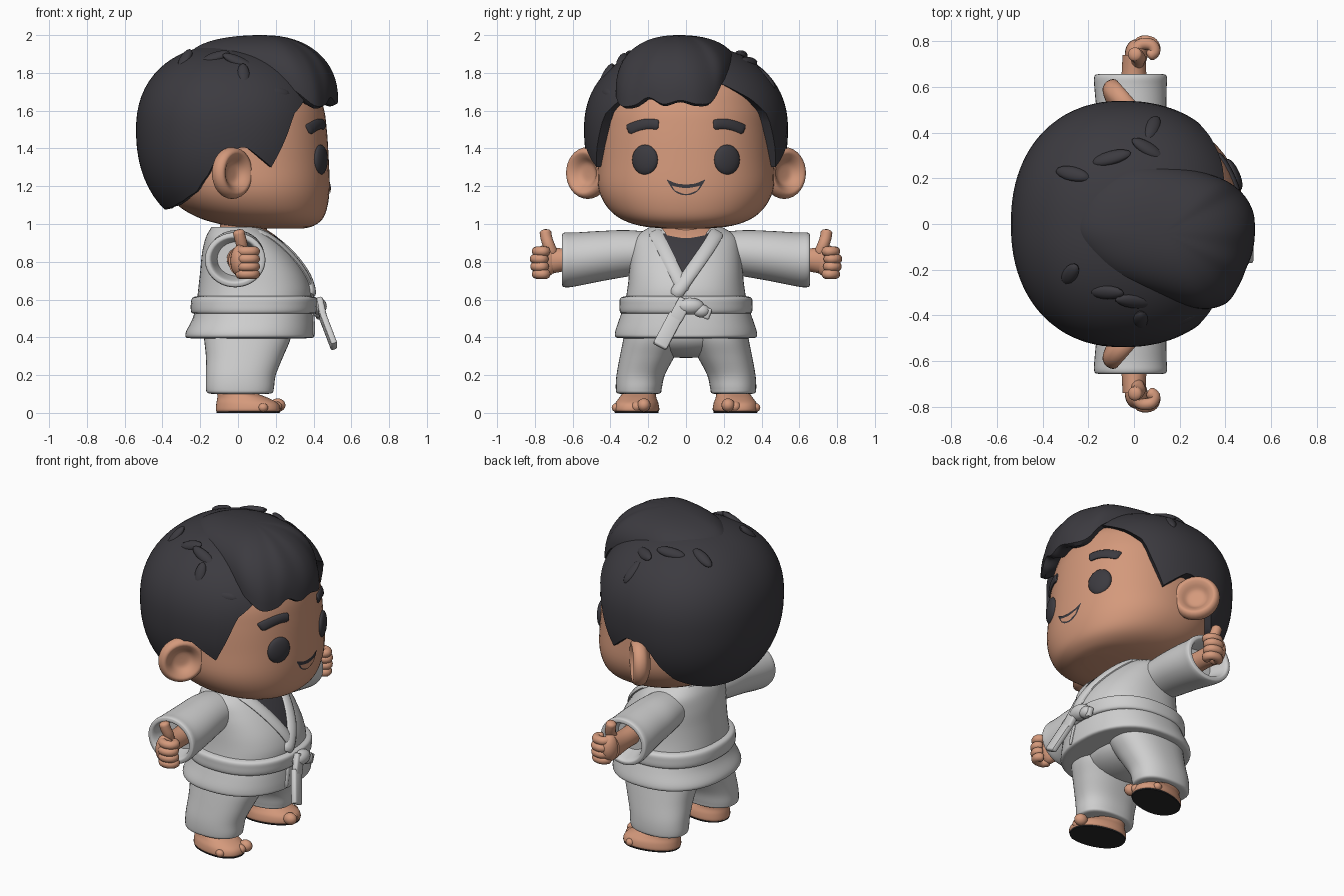
import bpy, bmesh, math
from mathutils import Vector, Matrix

if "Cube" in bpy.data.objects:
    bpy.data.objects.remove(bpy.data.objects["Cube"])

def material(name, rgb):
    m = bpy.data.materials.new(name)
    m.diffuse_color = (*rgb, 1)
    m.use_nodes = True
    m.node_tree.nodes["Principled BSDF"].inputs["Base Color"].default_value = m.diffuse_color
    return m

SKIN = material("skin", (0.66, 0.32, 0.2))
HAIR = material("dark_hair", (0.045, 0.043, 0.051))
CLOTH = material("white_cloth", (0.62, 0.62, 0.62))
DARK = material("black_sole", (0.02, 0.02, 0.022))

def finish(name, bm, mat):
    bmesh.ops.recalc_face_normals(bm, faces=bm.faces)
    me = bpy.data.meshes.new(name)
    bm.to_mesh(me)
    bm.free()
    me.materials.append(mat)
    ob = bpy.data.objects.new(name, me)
    bpy.context.collection.objects.link(ob)
    bpy.ops.object.select_all(action='DESELECT')
    ob.select_set(True)
    bpy.context.view_layer.objects.active = ob
    bpy.ops.object.shade_smooth_by_angle(angle=math.radians(45))
    return ob

def smooth(rows, k=6, closed=False):
    """Catmull-Rom interpolation through rows of numbers."""
    n, out = len(rows), []
    get = (lambda i: rows[i % n]) if closed else (lambda i: rows[min(max(i, 0), n - 1)])
    for i in range(n if closed else n - 1):
        a, b, c, d = (get(i + j) for j in (-1, 0, 1, 2))
        for s in range(k):
            t = s / k
            out.append(tuple(0.5 * (2 * q + (r - p) * t + (2 * p - 5 * q + 4 * r - w) * t * t
                       + (3 * q - p - 3 * r + w) * t ** 3) for p, q, r, w in zip(a, b, c, d)))
    return out if closed else out + [tuple(rows[-1])]

def skin_rings(name, rings, mat, caps=True, closed=True):
    bm = bmesh.new()
    vs = [[bm.verts.new(p) for p in r] for r in rings]
    n = len(vs[0])
    for a, b in zip(vs, vs[1:]):
        for i in range(n if closed else n - 1):
            j = (i + 1) % n
            bm.faces.new((a[i], a[j], b[j], b[i]))
    if caps:
        bm.faces.new(vs[0])
        bm.faces.new(vs[-1])
    return finish(name, bm, mat)

def sp(v, p):
    return math.copysign(abs(v) ** p, v)

def loft(name, rows, mat, axis='z', side=1, e=2.0, n=40, k=5, turn=None):
    """Rows: position on axis, centre a, centre b, radius a, radius b."""
    rings = []
    for h, ca, cb, ra, rb in smooth(rows, k):
        ring = []
        for i in range(n):
            t = 2 * math.pi * i / n
            a, b = ca + ra * sp(math.cos(t), 2 / e), cb + rb * sp(math.sin(t), 2 / e)
            p = Vector((a, b * side, h) if axis == 'z' else (a, h * side, b))
            ring.append(turn @ p if turn else p)
        rings.append(ring)
    return skin_rings(name, rings, mat)

def spans(rows):
    """Turn (z, back x, front x, half width) into loft rows."""
    return [(z, (a + b) / 2, 0, (b - a) / 2, w) for z, a, b, w in rows]

def surface(rows, e):
    fine = smooth(rows, 12)
    def x_at(y, z):
        _, c, _, r, w = min(fine, key=lambda q: abs(q[0] - z))
        for p, q in zip(fine, fine[1:]):
            if p[0] <= z <= q[0]:
                t = (z - p[0]) / max(q[0] - p[0], 1e-6)
                _, c, _, r, w = (u + (v - u) * t for u, v in zip(p, q))
                break
        return c + r * max(0, 1 - min(1, abs(y / w)) ** e) ** (1 / e)
    return x_at

def ball(name, loc, radii, mat, rot=Matrix.Identity(4), seg=24):
    bm = bmesh.new()
    bmesh.ops.create_uvsphere(bm, u_segments=seg, v_segments=seg // 2, radius=1,
        matrix=Matrix.Translation(loc) @ rot @ Matrix.Diagonal((*radii, 1)))
    return finish(name, bm, mat)

def tube(name, pts, rad, mat, n=14):
    path = [Vector(p) for p in smooth(pts, 5)]
    m, rings = len(path) - 1, []
    for i, p in enumerate(path):
        d = (path[min(i + 1, m)] - path[max(i - 1, 0)]).normalized()
        u = d.cross(Vector((0.3, 0.2, 1)) if abs(d.z) < 0.8 else Vector((1, 0, 0))).normalized()
        v = d.cross(u)
        r = rad * (0.35, 0.8, 1)[min(i, m - i, 2)]
        rings.append([p + (u * math.cos(2 * math.pi * j / n) + v * math.sin(2 * math.pi * j / n)) * r
                      for j in range(n)])
    return skin_rings(name, rings, mat)

def ribbon(name, pts, width, height, surf, mat):
    """Raised band following (y, z) points on a surface."""
    path = [Vector((p[0], p[1])) for p in smooth(pts, 8)]
    m, rings = len(path) - 1, []
    for i, p in enumerate(path):
        d = (path[min(i + 1, m)] - path[max(i - 1, 0)]).normalized()
        nrm, row = Vector((-d.y, d.x)), []
        end = (0.6, 0.88, 1)[min(i, m - i, 2)]
        for s in (-1, -0.97, -0.8, -0.4, 0, 0.4, 0.8, 0.97, 1):
            q = p + nrm * s * width * 0.5 * end
            lift = -0.02 if abs(s) == 1 else height * (1 - abs(s) ** 3 * 0.7) * end
            row.append((surf(q.x, q.y) + lift, q.x, q.y))
        rings.append(row)
    return skin_rings(name, rings, mat)

def patch(name, upper, lower, off, surf, mat):
    """Thin painted plate between two (y, z) lines on a surface."""
    rows = [[(1 - t / 8) * Vector(a) + t / 8 * Vector(b) for t in range(9)]
            for a, b in zip(smooth(upper, 6), smooth(lower, 6))]
    return skin_rings(name, [[(surf(p.x, p.y) + off, p.x, p.y) for p in r] for r in rows],
                      mat, caps=False, closed=False)

def strap(name, a, b, width, thick, mat):
    a, b = Vector(a), Vector(b)
    d = (b - a).normalized()
    n = (Vector((1, 0, 0)) - d * d.x).normalized()
    rot = Matrix((n, d.cross(n), d)).transposed().to_4x4()
    bm = bmesh.new()
    bmesh.ops.create_cube(bm, size=1, matrix=Matrix.Translation((a + b) / 2) @ rot
                          @ Matrix.Diagonal((thick, width, (b - a).length, 1)))
    bmesh.ops.bevel(bm, geom=bm.edges[:], offset=thick * 0.3, segments=2, affect='EDGES', profile=0.5)
    return finish(name, bm, mat)

# Head
head = spans([(0.975, 0.08, 0.34, 0.10), (0.99, -0.05, 0.40, 0.24), (1.03, -0.2, 0.45, 0.35),
              (1.1, -0.32, 0.475, 0.425), (1.2, -0.39, 0.485, 0.465), (1.35, -0.43, 0.48, 0.463),
              (1.5, -0.43, 0.47, 0.452), (1.62, -0.42, 0.452, 0.435), (1.74, -0.36, 0.40, 0.38),
              (1.85, -0.22, 0.25, 0.24)])
loft("head", head, SKIN, e=2.2, n=64)
face = surface(head, 2.2)

# Hair dome with a hairline that dips at sideburns and nape
line = [(0, 1.75), (22, 1.74), (40, 1.66), (52, 1.58), (58, 1.45), (66, 1.30), (72, 1.34), (82, 1.41),
        (94, 1.38), (102, 1.26), (112, 1.17), (128, 1.12), (145, 1.09), (180, 1.075)]
def hairline(deg):
    for (a, za), (b, zb) in zip(line, line[1:]):
        if deg <= b:
            return za + (zb - za) * (deg - a) / (b - a)
    return line[-1][1]
def dome(th, phi):
    c, s = sp(math.cos(phi), 0.9), sp(math.sin(phi), 0.9)
    rx = 0.54 if math.cos(th) > 0 else 0.49
    return Vector((-0.05 + rx * c * sp(math.cos(th), 0.91), 0.54 * c * sp(math.sin(th), 0.91),
                   1.5 + (0.45 if s > 0 else 0.55) * s))
N, cols = 120, []
for i in range(N):
    th = 2 * math.pi * i / N
    dz = hairline(abs((math.degrees(th) + 180) % 360 - 180)) - 1.5
    low = math.asin(sp(dz / (0.45 if dz > 0 else 0.55), 1 / 0.9))
    col = [dome(th, low + (math.pi / 2 - 0.01 - low) * j / 24) for j in range(25)]
    mid = Vector((-0.05, 0, 1.5))
    inner = mid + (col[0] - mid) * 0.86
    inner.z = col[0].z + 0.01
    cols.append([inner] + col)
skin_rings("hair_back", [[c[j] for c in cols] for j in range(26)] +
           [[Vector((-0.05, 0, 1.95)) + Vector((math.cos(2 * math.pi * i / N), math.sin(2 * math.pi * i / N), 0)) * 0.001
             for i in range(N)]], HAIR, caps=False)

# Swept fringe on top of the dome: outline x, y and lower edge z
edge = smooth([(-.27, 0, 1.86), (-.2, .16, 1.85), (-.02, .26, 1.84), (.2, .25, 1.81), (.38, .2, 1.76),
               (.47, .14, 1.65), (.52, .06, 1.635), (.53, -.03, 1.655), (.52, -.12, 1.635), (.49, -.2, 1.67),
               (.46, -.27, 1.63), (.40, -.35, 1.63), (.28, -.37, 1.72), (.1, -.31, 1.81), (-.1, -.23, 1.84),
               (-.22, -.12, 1.86)], 6, closed=True)
def fringe_ring(f, g):
    return [(0.13 + (x - 0.13) * f, -0.04 + (y + 0.04) * f, z + (2.0 - z) * g) for x, y, z in edge]
steps = [math.pi / 2 * i / 16 for i in range(17)]
rings = [fringe_ring(max(0.002, math.sin(a) ** 0.9), max(0, math.cos(a)) ** 0.9) for a in steps]
skin_rings("hair_fringe", rings + [fringe_ring(0.94, -0.03), fringe_ring(0.75, 0.05)], HAIR)

# Loose hair tufts: x, y, heading in degrees, half length
for x, y, h, ln in [(.08, .42, 70, .08), (-.1, .29, 10, .09), (-.27, .22, 160, .08), (.06, .33, 150, .08),
                    (-.28, -.22, 50, .07), (-.12, -.3, 10, .08), (.0, -.34, 155, .09), (.2, -.42, 5, .08),
                    (.03, -.42, 100, .07)]:
    q, r = (x + 0.05) / 0.52, y / 0.54
    up = Vector((q, r, math.sqrt(1 - q * q - r * r)))
    rot = up.to_track_quat('Z', 'Y').to_matrix().to_4x4()
    local = rot.inverted() @ Vector((math.cos(math.radians(h)), math.sin(math.radians(h)), 0))
    rot = rot @ Matrix.Rotation(math.atan2(local.y, local.x), 4, 'Z') @ Matrix.Rotation(-0.15, 4, 'Y')
    ball("hair_tuft", (x, y, 1.515 + 0.45 * up.z), (ln, 0.033, 0.022), HAIR, rot, 16)

# Mouth
patch("mouth", [(-.1, 1.235), (-.05, 1.215), (0, 1.21), (.05, 1.215), (.1, 1.235)],
      [(-.1, 1.23), (-.06, 1.172), (0, 1.152), (.06, 1.172), (.1, 1.23)], 0.004, face, HAIR)
patch("tongue", [(-.075, 1.203), (0, 1.19), (.075, 1.203)],
      [(-.06, 1.178), (0, 1.158), (.06, 1.178)], 0.008, face, SKIN)

# Jacket, belt and collar
jacket = spans([(0.395, -.25, .36, .33), (0.40, -.275, .40, .37), (0.43, -.275, .405, .375), (0.5, -.24, .40, .352),
                (0.58, -.22, .39, .325), (0.66, -.21, .385, .31), (0.75, -.20, .35, .30), (0.85, -.19, .28, .29),
                (0.93, -.17, .2, .27), (0.985, -.14, .12, .19)])
loft("jacket", jacket, CLOTH, e=2.3, n=56)
chest = surface(jacket, 2.3)
loft("belt", spans([(.525, -.21, .37, .31), (.53, -.245, .41, .347), (.575, -.25, .42, .352),
                    (.61, -.24, .415, .345), (.62, -.2, .37, .30)]), CLOTH, e=2.3, n=56)
patch("undershirt", [(-.14, .95), (0, .95), (.14, .95)], [(-.14, .949), (-.02, .735), (.14, .949)], 0.006, chest, HAIR)
patch("neckline", [(-.13, .98), (0, .98), (.13, .98)], [(-.1, .94), (0, .925), (.1, .94)], 0.009, chest, SKIN)
loft("neck", [(0.9, .03, 0, .12, .12), (1.06, .03, 0, .13, .13)], SKIN)
ribbon("lapel_under", [(-.17, .965), (-.12, .87), (-.05, .73), (-.01, .64)], 0.07, 0.018, chest, CLOTH)
ribbon("lapel_over", [(.17, .965), (.12, .88), (.03, .75), (-.06, .62)], 0.075, 0.026, chest, CLOTH)
ribbon("jacket_front_edge", [(-.06, .53), (-.09, .41)], 0.03, 0.008, chest, CLOTH)

# Belt knot and tails
ball("knot", (.425, .02, .565), (.045, .075, .045), CLOTH)
ball("knot_loop", (.425, .08, .54), (.035, .045, .035), CLOTH)
strap("belt_tail_top", (.43, .0, .6), (.455, -.06, .49), 0.075, 0.035, CLOTH)
strap("belt_tail_long", (.445, -.05, .52), (.51, -.14, .35), 0.08, 0.035, CLOTH)
strap("belt_tail_short", (.42, .05, .55), (.43, .13, .52), 0.06, 0.03, CLOTH)
ball("hips", (.05, 0, .42), (.22, .3, .13), CLOTH)

for s, tag in ((1, "left"), (-1, "right")):
    # Eyes, brows and ears
    tilt = Matrix.Rotation(s * math.radians(24), 4, 'Z')
    ball("eye_" + tag, (face(.215, 1.34) - .003, s * .217, 1.34), (.026, .074, .08), HAIR, tilt)
    ribbon("brow_" + tag, [(s * .145, 1.525), (s * .2, 1.53), (s * .255, 1.52), (s * .31, 1.498)],
           0.055, 0.016, face, HAIR)
    ax = Vector((0.75, s * 0.66, 0))
    side, c = Vector((-s * 0.66, 0.75, 0)), Vector((-.025, s * .525, 1.27))
    skin_rings("ear_" + tag, [[c + ax * t + (side * math.cos(a) + Vector((0, 0, 1)) * math.sin(a)) * r
               for a in (2 * math.pi * i / 32 for i in range(32))]
               for r, t in smooth([(.001, -.015), (.05, -.01), (.085, .02), (.11, .032), (.13, .018), (.137, -.012),
                                   (.12, -.045), (.06, -.07), (.001, -.075)], 4)], SKIN)
    # Hollow sleeve
    loft("sleeve_" + tag, [(.12, 0, .85, .12, .10), (.3, -.01, .845, .14, .122), (.45, -.01, .83, .15, .133),
         (.59, -.015, .812, .158, .143), (.64, -.015, .81, .16, .145), (.655, -.015, .81, .15, .135),
         (.645, -.015, .81, .125, .112), (.55, -.01, .815, .1, .09)], CLOTH, axis='y', side=s)
    # Hand with curled fingers and raised thumb
    loft("forearm_" + tag, [(.52, 0, .815, .06, .06), (.64, 0, .81, .055, .06), (.74, 0, .805, .05, .075)],
         SKIN, axis='y', side=s)
    ball("palm_" + tag, (.01, s * .745, .805), (.05, .065, .085), SKIN)
    for z, d in ((.735, .0), (.775, .008), (.815, .01), (.855, .0)):
        tube("finger_" + tag, [(0, s * .75, z), (.03, s * (.787 + d), z), (.075, s * (.785 + d), z),
             (.09, s * (.755 + d), z), (.06, s * (.735 + d), z)], .026, SKIN)
    tube("thumb_" + tag, [(.01, s * .70, .83), (.02, s * .725, .885), (.01, s * .74, .93), (0, s * .745, .97)],
         .031, SKIN)
    # Trouser leg
    loft("trouser_leg_" + tag, [(.10, .01, .25, .13, .085), (.105, .01, .25, .17, .115), (.13, .01, .25, .18, .122),
         (.2, .015, .24, .185, .128), (.3, .035, .205, .205, .145), (.4, .05, .17, .23, .16),
         (.5, .05, .15, .23, .16)], CLOTH, side=s, e=2.3)
    # Bare foot with toes and dark sole, turned outward
    piv = Vector((0, s * .25, 0))
    turn = Matrix.Translation(piv) @ Matrix.Rotation(s * math.radians(12), 4, 'Z') @ Matrix.Translation(-piv)
    loft("foot_" + tag, [(.004, .05, .25, .16, .10), (.015, .055, .25, .172, .115), (.05, .05, .25, .165, .11),
         (.08, .025, .25, .135, .095), (.11, -.01, .25, .10, .085), (.15, -.01, .25, .095, .08)],
         SKIN, side=s, e=2.2, turn=turn)
    loft("sole_" + tag, [(0, .055, .25, .168, .11), (.007, .055, .25, .17, .112)], DARK, side=s, e=2.2, k=1, turn=turn)
    for i, (x, r) in enumerate(((.2, .036), (.2, .028), (.19, .026), (.175, .025), (.155, .023))):
        ball("toe_" + tag, turn @ Vector((x, s * (.18 + .04 * i), r + .005)), (r * 1.15, r, r), SKIN, seg=16)
